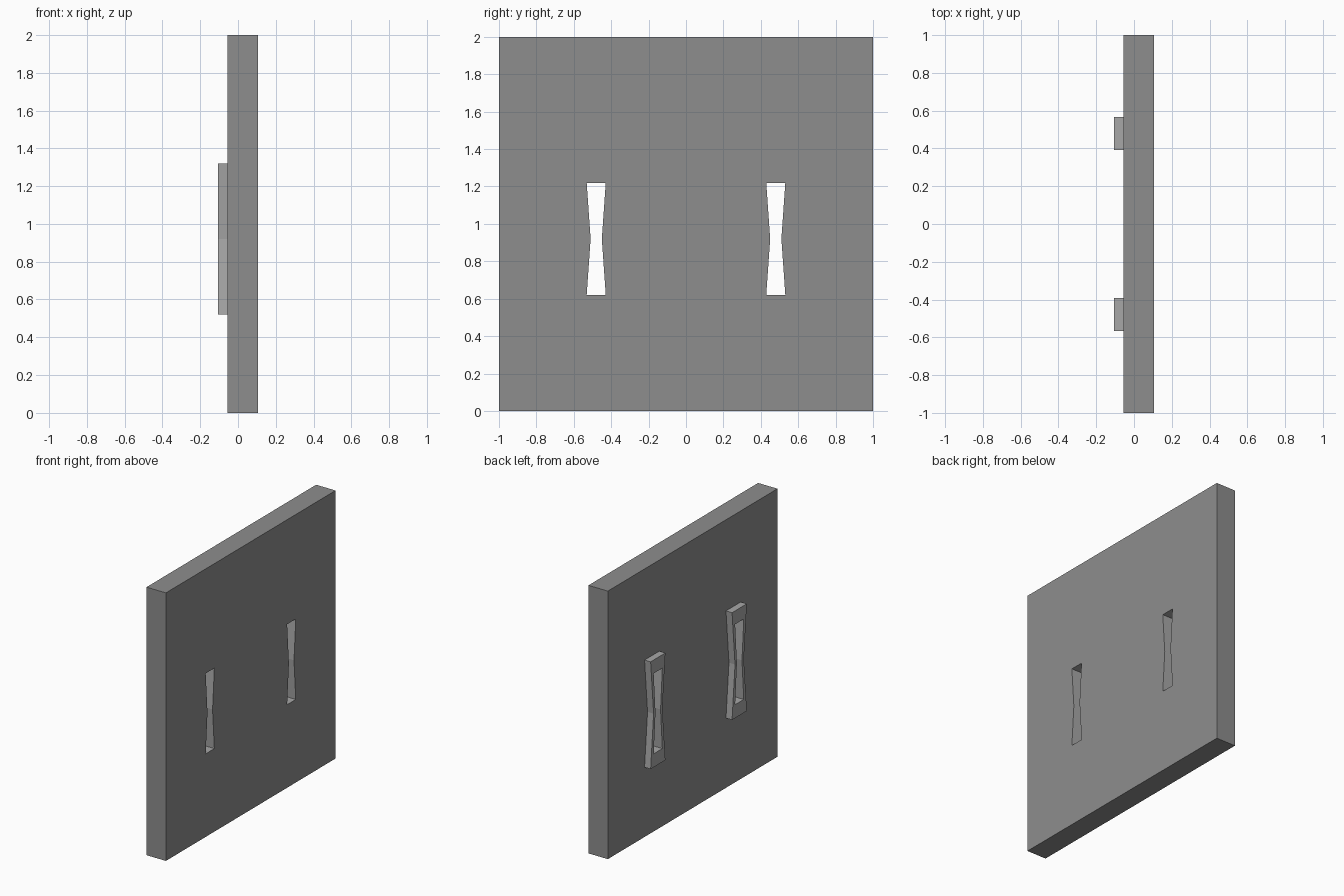
import bpy, bmesh
from math import radians

if "Cube" in bpy.data.objects:
    bpy.data.objects.remove(bpy.data.objects["Cube"])

MID_Z = 0.92
SLOT_Y = 0.48


def grey(name, v):
    m = bpy.data.materials.new(name)
    m.diffuse_color = (v, v, v, 1)
    m.use_nodes = True
    m.node_tree.nodes["Principled BSDF"].inputs["Base Color"].default_value = m.diffuse_color
    return m


WALL = grey("wall_grey", 0.27)
TRIM = grey("trim_grey", 0.39)


def hourglass(cy, end, waist, half_h):
    """Outline in (y, z): wide ends, narrow waist."""
    return [(cy - end, MID_Z - half_h), (cy + end, MID_Z - half_h),
            (cy + waist, MID_Z), (cy + end, MID_Z + half_h),
            (cy - end, MID_Z + half_h), (cy - waist, MID_Z)]


def plate(name, outlines, x0, x1, mat):
    """Flat plate from an outer outline plus hole outlines, between x0 and x1."""
    cu = bpy.data.curves.new(name + "_profile", 'CURVE')
    cu.dimensions = '2D'
    cu.fill_mode = 'BOTH'
    cu.extrude = (x1 - x0) / 2
    for pts in outlines:
        sp = cu.splines.new('POLY')
        sp.points.add(len(pts) - 1)
        for p, (y, z) in zip(sp.points, pts):
            p.co = (y, z, 0, 1)
        sp.use_cyclic_u = True
    tmp = bpy.data.objects.new(name + "_tmp", cu)
    bpy.context.collection.objects.link(tmp)
    bpy.context.view_layer.update()
    me = bpy.data.meshes.new_from_object(
        tmp.evaluated_get(bpy.context.evaluated_depsgraph_get()))
    bpy.data.objects.remove(tmp)
    me.materials.clear()
    me.materials.append(mat)
    me.materials.append(TRIM)
    bm = bmesh.new()
    bm.from_mesh(me)
    bmesh.ops.remove_doubles(bm, verts=bm.verts, dist=1e-4)
    bmesh.ops.recalc_face_normals(bm, faces=bm.faces)
    for f in bm.faces:
        f.smooth = False
        # Slot linings share the trim colour
        c = f.calc_center_median()
        lining = abs(f.normal.z) < 0.5 and abs(c.x) < 0.9 and abs(c.y - MID_Z) < 0.5
        f.material_index = int(lining)
    bm.to_mesh(me)
    bm.free()
    me.name = name
    ob = bpy.data.objects.new(name, me)
    ob.rotation_euler = (radians(90), 0, radians(90))
    ob.location.x = (x0 + x1) / 2
    bpy.context.collection.objects.link(ob)
    return ob


# Slot openings, shared by the wall and the frames
slots = {side: hourglass(s * SLOT_Y, 0.051, 0.03, 0.30)
         for side, s in (("left", -1), ("right", 1))}

# Square wall with two slits
plate("wall", [[(-1, 0), (1, 0), (1, 2), (-1, 2)], *slots.values()],
      -0.055, 0.105, WALL)

# Raised surround on the back of each slit
for side, s in (("left", -1), ("right", 1)):
    plate(side + "_slit_frame",
          [hourglass(s * SLOT_Y, 0.087, 0.052, 0.40), slots[side]],
          -0.105, -0.055, TRIM)
